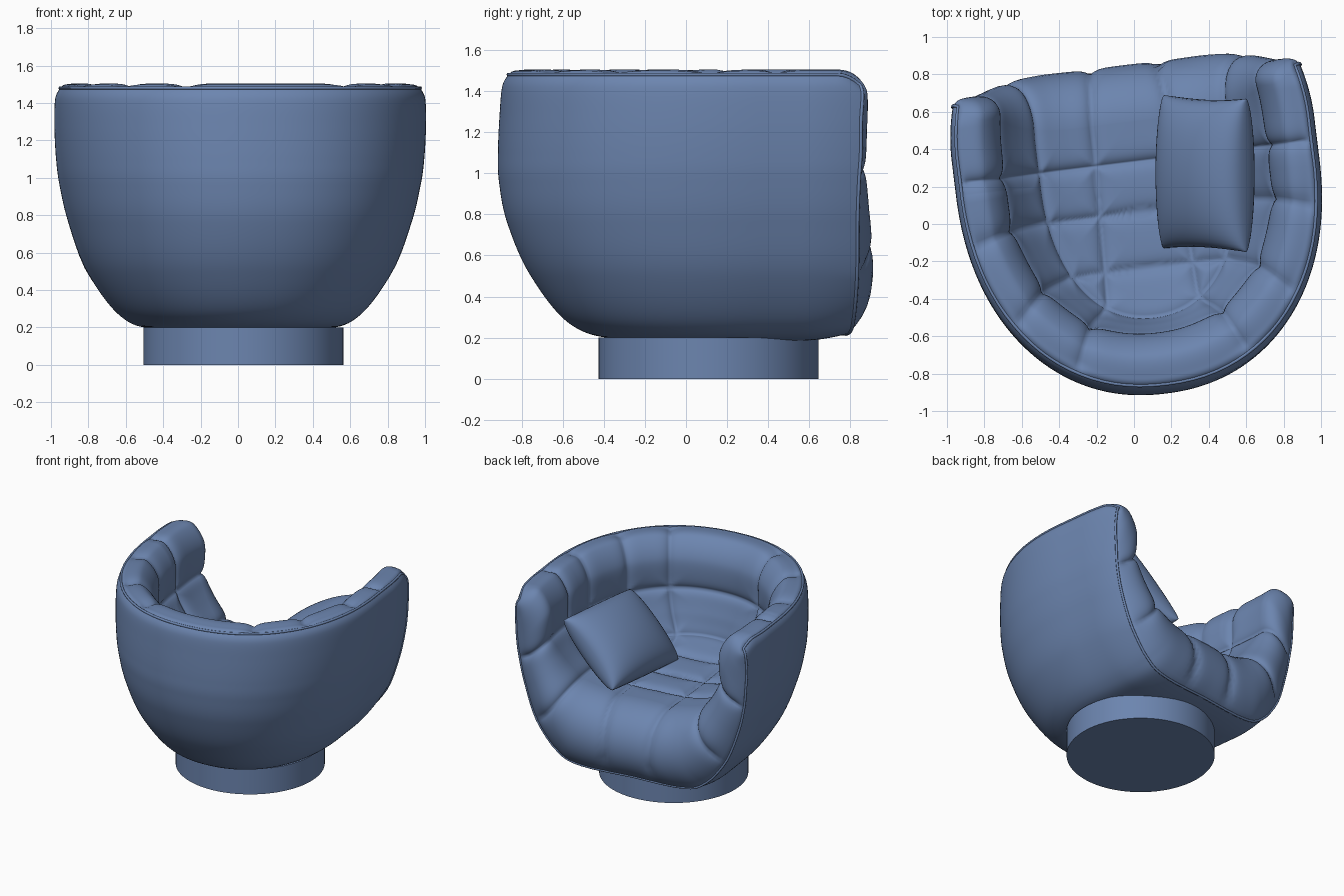
import bpy, bmesh, math
from mathutils import Vector, Matrix

if "Cube" in bpy.data.objects:
    bpy.data.objects.remove(bpy.data.objects["Cube"])

mat = bpy.data.materials.new("blue fabric")
mat.diffuse_color = (0.15, 0.235, 0.43, 1)
mat.use_nodes = True
mat.node_tree.nodes["Principled BSDF"].inputs["Base Color"].default_value = mat.diffuse_color
TURN = Matrix.Rotation(math.radians(7), 4, 'Z') @ Matrix.Translation((0.05, 0, 0))

# matched profiles from rim to seat centre line
# outer shell: half width, back depth, height
OUT = [(.945, 1.12, 1.48), (.972, 1.15, 1.42), (.976, 1.163, 1.27), (.967, 1.17, 1.1),
       (.948, 1.165, .96), (.90, 1.125, .76), (.80, 1.01, .5), (.62, .81, .26),
       (.42, .54, .19), (0, 0, .19)]
# padded inside: the same three, then front limit and front roll radius
INN = [(.945, 1.12, 1.48, .74, .01), (.91, 1.08, 1.5, .77, .07), (.80, .95, 1.49, .78, .12),
       (.71, .85, 1.35, .78, .12), (.70, .84, 1.12, .78, .14), (.62, .80, .96, .80, .2),
       (.5, .74, .83, .835, .27), (.36, .55, .775, .85, .3), (.18, .28, .755, .85, .3),
       (0, 0, .755, .85, .3)]
C, PS, TH0 = .25, .6, math.radians(-50)   # centre of back curve, straight-part start, roll start
STEP, NP, NK = 12, 120, 16


def spline(pts, t):
    i = min(int(t), len(pts) - 2)
    f = t - i
    p = [pts[max(0, min(len(pts) - 1, i + k))] for k in (-1, 0, 1, 2)]
    return [.5 * (2 * b + (c - a) * f + (2 * a - 5 * b + 4 * c - d) * f * f
                  + (3 * b - a - 3 * c + d) * f ** 3) for a, b, c, d in zip(*p)]


def plan(phi, w, b, front):
    """U-shaped plan curve: straight arms and a rounded back."""
    s, a = math.copysign(1, phi), abs(phi)
    if a > PS:
        return s * w, C + (front - C) * (a - PS) / (1 - PS)
    al = a / PS * math.pi / 2
    return s * w * math.sin(al) ** .92, C - b * max(0, math.cos(al)) ** .92


def shape(t, u, v, z, outer):
    """Taper the arm ends, round their top corners, lift the front lip, skew the back."""
    e = max(0, v - .45) / .3
    u *= 1 - .045 * e * e
    k = min(1.2, max(0, v - .62) / .14)
    z -= .075 * k * k * max(0, 1 - t / 3)
    if outer:
        z += .035 * min(1, max(0, v - .5) / .25) ** 2 * min(1, max(0, t - 6))
    return u + .015 * max(0, C - v) * (t < 6) * (1 - t / 6), v, z


def groove(t, u, v, phi):
    """Depth of the stitched seams on the padding."""
    d = [abs(t - 4) * .22, abs(t - 6) * .2]
    if t > 6:
        d.append(abs(abs(u) - (.225 - .03 * v)))
        if phi is not None:
            d += [abs(v - k) for k in (.33, .06, -.24)]
    elif phi is not None:
        d += [abs(abs(phi) - k) * 1.7 for k in (.182, .345, .518)]
        if abs(phi) > PS:
            d.append(abs(v - .33))
    return .034 * math.exp(-min(d) / .03) * min(1, t / 1.2)


def shell_row(t):
    w, b, z = spline(OUT, t)
    wi, bi, zi, F, r = spline(INN, t)
    edge = F - r * (1 - math.cos(TH0))
    phis = [-1 + i / NP for i in range(2 * NP + 1)]
    row = [(*shape(t, *plan(p, w, b, edge), z, True), 0) for p in phis]
    roll = []
    for k in range(1, NK):
        th = TH0 + (math.pi / 2 - TH0) * k / NK
        f = (math.sin(th) - math.sin(TH0)) / (1 - math.sin(TH0))
        u, v = w + (wi - w) * f, F - r * (1 - math.cos(th))
        lift = .035 * (1 - f) * min(1, max(0, t - 6)) * min(1, max(0, v - .5) / .25) ** 2
        roll.append((*shape(t, u, v, z + (zi - z) * f + lift, False),
                     groove(t, u, v, None) * min(1, k / 3)))
    row += roll
    for p in reversed(phis):
        u, v = plan(p, wi, bi, F - r)
        row.append((*shape(t, u, v, zi, False), groove(t, u, v, p)))
    return row + [(-u, v, z, g) for u, v, z, g in reversed(roll)]


def finish(name, bm):
    me = bpy.data.meshes.new(name)
    bm.to_mesh(me)
    bm.free()
    me.materials.append(mat)
    ob = bpy.data.objects.new(name, me)
    bpy.context.collection.objects.link(ob)
    me.polygons.foreach_set("use_smooth", [True] * len(me.polygons))
    return ob


# tub shell with quilted padding
bm = bmesh.new()
lay = bm.verts.layers.float.new("seam")
rows = []
for j in range(9 * STEP + 1):
    vs = []
    for u, v, z, g in shell_row(j / STEP):
        vert = bm.verts.new((u, v, z))
        vert[lay] = g
        vs.append(vert)
    rows.append(vs)
n = len(rows[0])
for a, b in zip(rows, rows[1:]):
    for i in range(n):
        bm.faces.new((a[i], a[(i + 1) % n], b[(i + 1) % n], b[i]))
rim = [rows[j][0].co.copy() for j in range(9 * STEP - 1, 0, -3)]
rim += [rows[0][i].co.copy() for i in range(0, 2 * NP + 1, 3)]
rim += [rows[j][2 * NP].co.copy() for j in range(3, 9 * STEP, 3)]
bmesh.ops.remove_doubles(bm, verts=bm.verts, dist=.0004)
bmesh.ops.recalc_face_normals(bm, faces=bm.faces)
bm.normal_update()
for v, co in [(v, v.co - v.normal * v[lay]) for v in bm.verts]:
    v.co = co
bm.verts.layers.float.remove(lay)
finish("tub_seat", bm).matrix_world = TURN

# piping along the rim and front edge
cu = bpy.data.curves.new("piping", 'CURVE')
cu.dimensions = '3D'
cu.bevel_depth = .009
cu.bevel_resolution = 2
sp = cu.splines.new('POLY')
sp.points.add(len(rim) - 1)
for p, co in zip(sp.points, rim):
    p.co = (*co, 1)
sp.use_cyclic_u = True
cu.materials.append(mat)
pipe = bpy.data.objects.new("piping", cu)
bpy.context.collection.objects.link(pipe)
pipe.matrix_world = TURN

# round plinth
bpy.ops.mesh.primitive_cylinder_add(vertices=96, radius=.535, depth=.2, location=(.03, .11, .1))
base = bpy.context.object
base.name = "plinth"
base.data.materials.append(mat)
bpy.ops.object.shade_smooth_by_angle()

# loose cushion leaning on one arm
bm = bmesh.new()
M = 28
e1, e2 = Vector((0, .41, .035)), Vector((.22, -.01, .215))
nrm = e1.cross(e2).normalized()
if nrm.z < 0:
    nrm = -nrm
for side in (1, -1):
    g = []
    for i in range(M + 1):
        s = math.sin((i / M - .5) * math.pi)
        line = []
        for j in range(M + 1):
            t = math.sin((j / M - .5) * math.pi)
            h = .18 * max(0, (1 - s * s) * (1 - t * t)) ** .38
            p = e1 * s * (1 - .04 * (1 - t * t)) + e2 * t + nrm * h * side
            line.append(bm.verts.new(p + Vector((.38, .27, 1.01))))
        g.append(line)
    for i in range(M):
        for j in range(M):
            bm.faces.new((g[i][j], g[i + 1][j], g[i + 1][j + 1], g[i][j + 1]))
bmesh.ops.remove_doubles(bm, verts=bm.verts, dist=.0005)
bmesh.ops.recalc_face_normals(bm, faces=bm.faces)
finish("cushion", bm)
